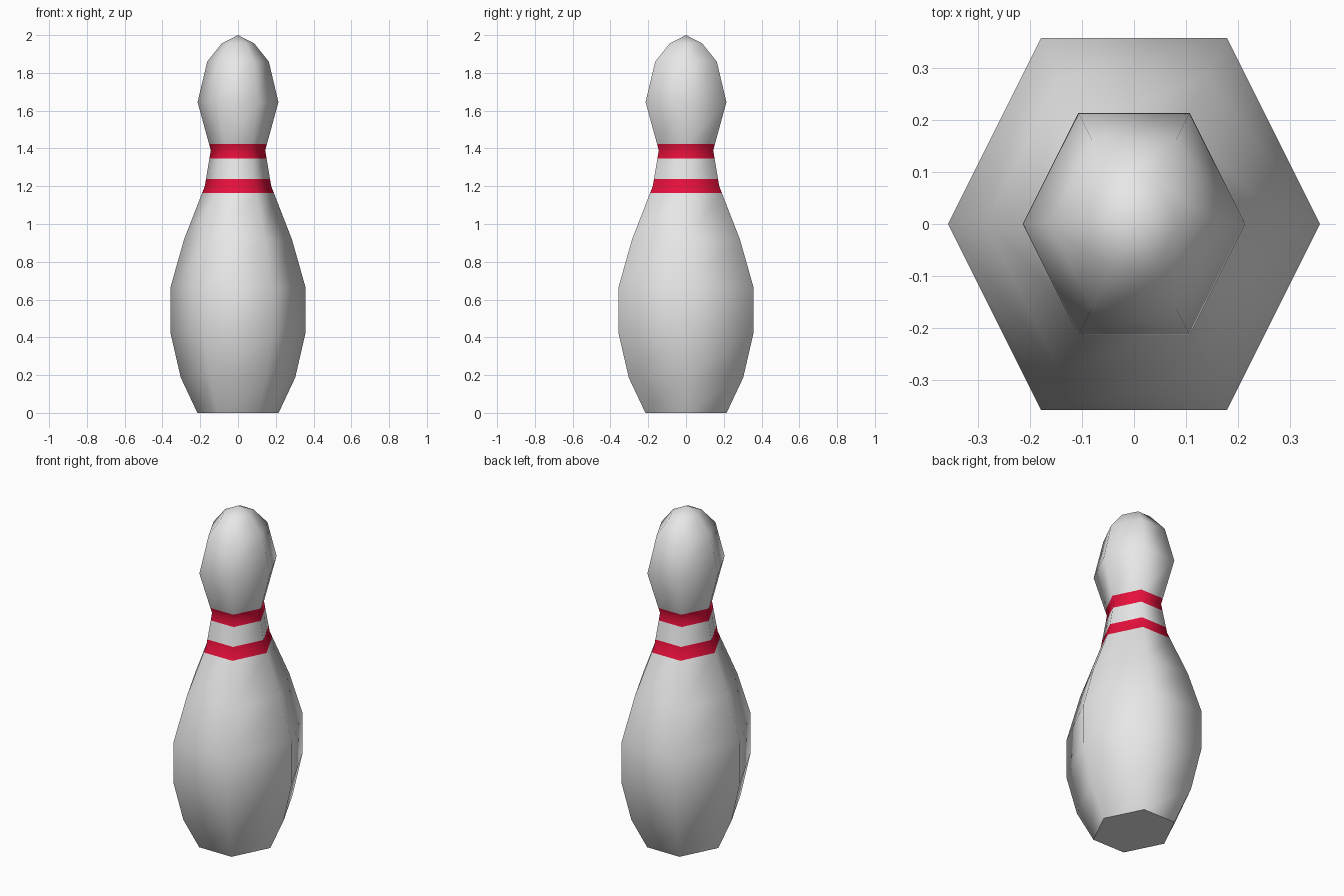
import bpy, bmesh, math

if "Cube" in bpy.data.objects:
    bpy.data.objects.remove(bpy.data.objects["Cube"])

SIDES = 6
Y_STRETCH = 1 / math.sin(math.radians(60))   # makes depth equal to width

# profile (radius, height) from base to just under the tip
PROFILE = [(0.215, 0), (0.303, 0.187), (0.358, 0.425), (0.358, 0.663),
           (0.285, 0.92), (0.176, 1.20), (0.144, 1.39), (0.214, 1.645),
           (0.163, 1.86), (0.085, 1.957)]
STRIPES = [(1.165, 1.238), (1.348, 1.423)]


def material(name, color):
    m = bpy.data.materials.new(name)
    m.diffuse_color = (*color, 1)
    m.use_nodes = True
    m.node_tree.nodes["Principled BSDF"].inputs["Base Color"].default_value = m.diffuse_color
    return m


# body: six-sided lathe
bm = bmesh.new()
rings = []
for r, z in PROFILE:
    rings.append([bm.verts.new((r * math.cos(math.tau * i / SIDES),
                                r * math.sin(math.tau * i / SIDES) * Y_STRETCH, z))
                  for i in range(SIDES)])
tip = bm.verts.new((0, 0, 2))
for a, b in zip(rings, rings[1:]):
    for i in range(SIDES):
        j = (i + 1) % SIDES
        bm.faces.new((a[i], a[j], b[j], b[i]))
for i in range(SIDES):
    bm.faces.new((rings[-1][i], rings[-1][(i + 1) % SIDES], tip))
base = bm.faces.new(rings[0][::-1])

# neck stripes: cut level edges, then colour by height
for z in [h for s in STRIPES for h in s]:
    bmesh.ops.bisect_plane(bm, geom=bm.verts[:] + bm.edges[:] + bm.faces[:],
                           plane_co=(0, 0, z), plane_no=(0, 0, 1))
for f in bm.faces:
    f.smooth = True
    z = f.calc_center_median().z
    f.material_index = int(any(lo < z < hi for lo, hi in STRIPES))

# flat base with a crisp rim
for e in bm.edges:
    if all(v.co.z < 1e-4 for v in e.verts):
        e.smooth = False

bmesh.ops.recalc_face_normals(bm, faces=bm.faces[:])
mesh = bpy.data.meshes.new("bowling_pin")
bm.to_mesh(mesh)
bm.free()
mesh.materials.append(material("white", (0.8, 0.8, 0.8)))
mesh.materials.append(material("stripe red", (0.8, 0.005, 0.045)))
pin = bpy.data.objects.new("bowling_pin", mesh)
bpy.context.collection.objects.link(pin)
